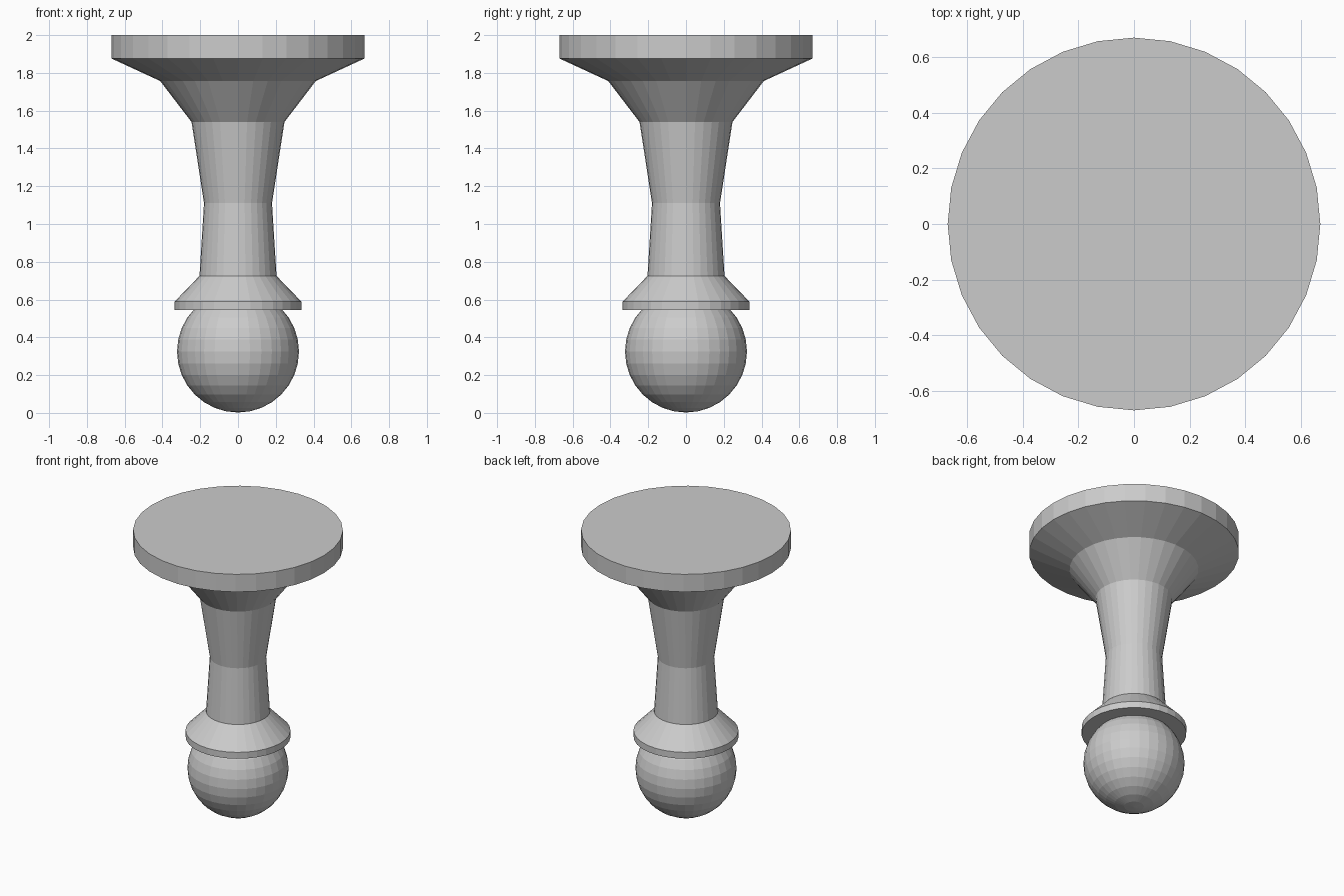
import bpy, bmesh
from math import cos, sin, tau

if "Cube" in bpy.data.objects:
    bpy.data.objects.remove(bpy.data.objects["Cube"])

SIDES = 32


def make_object(name, bm):
    bmesh.ops.recalc_face_normals(bm, faces=bm.faces)
    mesh = bpy.data.meshes.new(name)
    bm.to_mesh(mesh)
    bm.free()
    obj = bpy.data.objects.new(name, mesh)
    bpy.context.collection.objects.link(obj)
    return obj


def lathe(name, profile):
    """Closed flat-shaded turning from (radius, height) points."""
    bm = bmesh.new()
    rings = [[bm.verts.new((r * cos(tau * i / SIDES), r * sin(tau * i / SIDES), z))
              for i in range(SIDES)] for r, z in profile]
    for low, high in zip(rings, rings[1:]):
        for i in range(SIDES):
            j = (i + 1) % SIDES
            bm.faces.new((low[i], low[j], high[j], high[i]))
    bm.faces.new(rings[0])
    bm.faces.new(rings[-1])
    return make_object(name, bm)


# Collar, waisted stem and wide flared disc, turned in one piece
lathe("stem_and_disc", [
    (0.335, 0.545), (0.335, 0.59),
    (0.204, 0.725), (0.18, 1.11), (0.246, 1.54),
    (0.412, 1.757), (0.67, 1.876), (0.67, 2.0),
])

# Ball at the bottom, sunk into the collar
bm = bmesh.new()
bmesh.ops.create_uvsphere(bm, u_segments=SIDES, v_segments=16, radius=0.323)
bmesh.ops.translate(bm, verts=bm.verts, vec=(0, 0, 0.325))
make_object("ball", bm)
